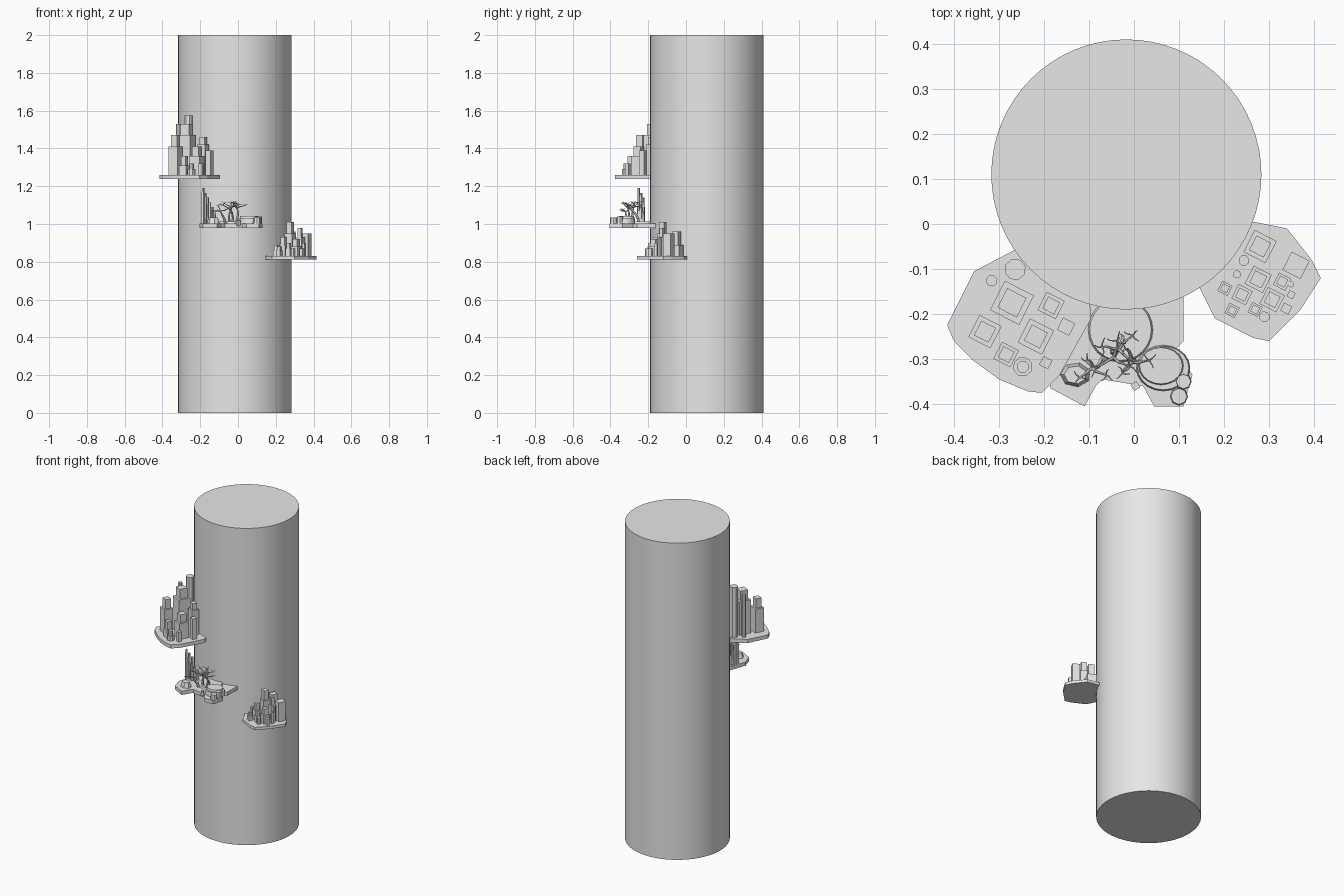
import bpy, bmesh, math, random
from mathutils import Vector

if "Cube" in bpy.data.objects:
    bpy.data.objects.remove(bpy.data.objects["Cube"])
random.seed(4)

stone = bpy.data.materials.new("plain_grey")
stone.use_nodes = True
GREY = (0.8, 0.8, 0.8, 1)
stone.diffuse_color = GREY
stone.node_tree.nodes["Principled BSDF"].inputs["Base Color"].default_value = GREY


def finish(name, bm):
    bmesh.ops.recalc_face_normals(bm, faces=bm.faces)
    me = bpy.data.meshes.new(name)
    bm.to_mesh(me)
    bm.free()
    me.materials.append(stone)
    ob = bpy.data.objects.new(name, me)
    bpy.context.collection.objects.link(ob)
    return ob


def smooth(ob):
    bpy.ops.object.select_all(action='DESELECT')
    ob.select_set(True)
    bpy.context.view_layer.objects.active = ob
    bpy.ops.object.shade_smooth_by_angle(angle=math.radians(30))


def add_prism(bm, outline, z0, z1, taper=1.0):
    """Extrude an outline; taper scales the top about its middle."""
    n = len(outline)
    cx = sum(p[0] for p in outline) / n
    cy = sum(p[1] for p in outline) / n
    low = [bm.verts.new((x, y, z0)) for x, y in outline]
    top = [bm.verts.new((cx + (x - cx) * taper, cy + (y - cy) * taper, z1)) for x, y in outline]
    bm.faces.new(low[::-1])
    bm.faces.new(top)
    for i in range(n):
        j = (i + 1) % n
        bm.faces.new((low[i], low[j], top[j], top[i]))


def ngon(x, y, r, sides, turn=0.0, sy=1.0):
    return [(x + r * math.cos(turn + math.tau * i / sides),
             y + r * sy * math.sin(turn + math.tau * i / sides)) for i in range(sides)]


def square(x, y, size, turn):
    return ngon(x, y, size / math.sqrt(2), 4, turn + math.pi / 4)


def slab(name, outline, z0, z1, taper=1.0):
    bm = bmesh.new()
    add_prism(bm, outline, z0, z1, taper)
    return finish(name, bm)


def city(name, z, turn, towers, columns):
    """Stepped square towers (x, y, size, shoulder, top) and round columns (x, y, radius, top)."""
    bm = bmesh.new()
    for x, y, size, shoulder, top in towers:
        add_prism(bm, square(x, y, size, turn), z, shoulder)
        if top > shoulder:
            add_prism(bm, square(x, y, size * 0.66, turn), shoulder, top)
    for x, y, r, top in columns:
        add_prism(bm, ngon(x, y, r, 8, turn), z, top)
    return finish(name, bm)


# Great pillar
smooth(slab("pillar", ngon(-0.017, 0.11, 0.3, 64), 0, 2))

TURN = math.radians(-27)

# Upper city on the right side
slab("upper_ledge", [(-0.2, -0.02), (-0.26, -0.055), (-0.355, -0.105), (-0.415, -0.225), (-0.4, -0.26),
                     (-0.355, -0.305), (-0.3, -0.345), (-0.235, -0.372), (-0.205, -0.375),
                     (-0.165, -0.335), (-0.095, -0.21), (-0.1, -0.15)], 1.237, 1.26)
city("upper_towers", 1.26, TURN, [
    (-0.271, -0.175, 0.073, 1.47, 1.53), (-0.331, -0.239, 0.055, 1.41, 1.47),
    (-0.218, -0.25, 0.06, 1.36, 1.41), (-0.184, -0.181, 0.045, 1.42, 1.46),
    (-0.284, -0.29, 0.042, 1.31, 1.36), (-0.151, -0.228, 0.03, 1.39, 1.39),
    (-0.196, -0.308, 0.022, 1.32, 1.32)], [
    (-0.264, -0.101, 0.024, 1.575), (-0.316, -0.126, 0.013, 1.53),
    (-0.247, -0.317, 0.022, 1.29), (-0.247, -0.317, 0.014, 1.32)])

# Lower city on the left side
slab("lower_ledge", [(0.2, 0.0), (0.265, 0.005), (0.34, -0.01), (0.395, -0.08), (0.415, -0.12), (0.37, -0.19),
                     (0.3, -0.26), (0.265, -0.253), (0.18, -0.21), (0.145, -0.14)], 0.813, 0.83)
city("lower_towers", 0.83, TURN, [
    (0.28, -0.05, 0.055, 0.89, 0.96), (0.36, -0.092, 0.045, 0.95, 0.95),
    (0.276, -0.123, 0.045, 0.95, 1.01), (0.329, -0.128, 0.03, 0.93, 0.98),
    (0.24, -0.157, 0.035, 0.89, 0.93), (0.202, -0.143, 0.025, 0.86, 0.89),
    (0.307, -0.168, 0.042, 0.88, 0.92), (0.218, -0.192, 0.025, 0.86, 0.88),
    (0.269, -0.19, 0.025, 0.87, 0.9), (0.349, -0.157, 0.015, 0.9, 0.9),
    (0.338, -0.188, 0.02, 0.87, 0.87)], [
    (0.244, -0.081, 0.012, 0.93), (0.229, -0.112, 0.009, 0.9),
    (0.349, -0.134, 0.007, 0.93), (0.29, -0.206, 0.012, 0.87)])

# Middle garden ledge
slab("garden_ledge", [(0.11, -0.13), (0.11, -0.26), (0.09, -0.28), (0.13, -0.335), (0.11, -0.405),
                      (0.045, -0.405), (0.02, -0.36), (-0.07, -0.345), (-0.085, -0.36), (-0.11, -0.405),
                      (-0.185, -0.365), (-0.205, -0.3), (-0.17, -0.2), (-0.1, -0.13)], 0.98, 1.003)
slab("garden_mound", ngon(-0.03, -0.235, 0.072, 24), 1.003, 1.012, 0.95)
slab("left_boulder", ngon(-0.13, -0.335, 0.034, 7, 0.4, 0.8), 1.003, 1.035, 0.75)

# Rounded terrace with a rim and small lobes
bm = bmesh.new()
add_prism(bm, ngon(0.065, -0.32, 0.06, 20, 0, 0.85), 1.003, 1.03, 0.95)
add_prism(bm, ngon(0.06, -0.315, 0.05, 20, 0, 0.85), 1.03, 1.042, 0.95)
add_prism(bm, ngon(0.1, -0.383, 0.02, 8), 1.003, 1.035, 0.9)
add_prism(bm, ngon(0.11, -0.35, 0.018, 8), 1.003, 1.04, 0.9)
add_prism(bm, square(0.003, -0.36, 0.016, 0.6), 0.99, 1.02)
finish("garden_terrace", bm)

# Descending row of thin spires
bm = bmesh.new()
for i in range(6):
    x = -0.185 + 0.012 * i
    add_prism(bm, square(x, -0.25 + 0.012 * (i % 3), 0.014, TURN), 1.0, 1.19 - 0.025 * i, 0.7)
finish("garden_spires", bm)

# Bare twisted trees
cu = bpy.data.curves.new("bare_trees", 'CURVE')
cu.dimensions = '3D'
cu.bevel_depth = 1.0
cu.bevel_resolution = 1
cu.use_fill_caps = True


def branch(start, heading, length, radius, depth):
    points = [Vector(start)]
    heading = Vector(heading).normalized()
    for _ in range(3):
        points.append(points[-1] + heading * length / 3)
        wobble = Vector([random.uniform(-0.5, 0.5) for _ in range(3)])
        heading = (heading + wobble).normalized()
    sp = cu.splines.new('POLY')
    sp.points.add(3)
    for i, p in enumerate(points):
        sp.points[i].co = (*p, 1)
        sp.points[i].radius = radius * (1 - 0.18 * i)
    if depth:
        base = random.uniform(0, math.tau)
        for k in range(3):
            a = base + k * math.tau / 3
            spread = Vector((math.cos(a), math.sin(a), 0.35))
            branch(points[-1], spread + heading * 0.3, length * 0.5, radius * 0.5, depth - 1)


for x, y, lean, height in ((-0.03, -0.25, 0.1, 0.1), (-0.065, -0.3, -0.3, 0.075),
                           (-0.01, -0.3, 0.2, 0.085), (-0.045, -0.28, -0.1, 0.09)):
    branch((x, y, 1.0), (lean, -0.15, 1), height, 0.008, 2)
trees = bpy.data.objects.new("bare_trees", cu)
bpy.context.collection.objects.link(trees)
cu.materials.append(stone)
bpy.ops.object.select_all(action='DESELECT')
trees.select_set(True)
bpy.context.view_layer.objects.active = trees
bpy.ops.object.convert(target='MESH')
smooth(bpy.context.view_layer.objects.active)
